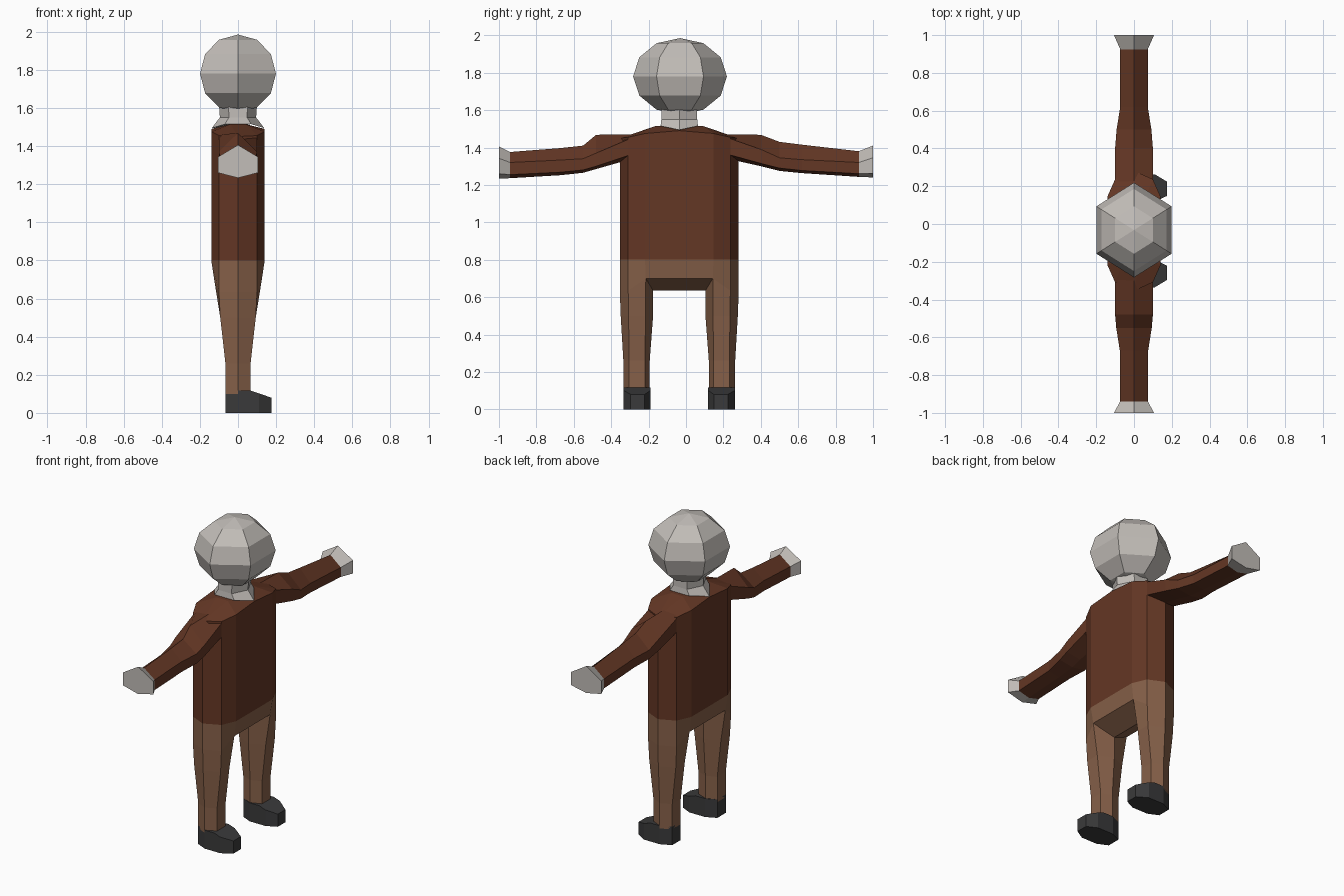
import bpy, bmesh, math
from mathutils import Matrix

cube = bpy.data.objects.get("Cube")
if cube:
    bpy.data.objects.remove(cube, do_unlink=True)

CY = -0.036  # middle of the body along y


def material(name, rgb):
    m = bpy.data.materials.new(name)
    m.use_nodes = True
    m.diffuse_color = (*rgb, 1)
    m.node_tree.nodes["Principled BSDF"].inputs["Base Color"].default_value = (*rgb, 1)
    return m


SKIN = material("pale grey skin", (0.54, 0.51, 0.48))
SHIRT = material("brown shirt", (0.127, 0.038, 0.018))
TROUSERS = material("tan trousers", (0.24, 0.118, 0.066))
SHOES = material("dark grey shoes", (0.042, 0.042, 0.043))


def finish(name, bm, mat):
    bmesh.ops.recalc_face_normals(bm, faces=bm.faces)
    me = bpy.data.meshes.new(name)
    bm.to_mesh(me)
    bm.free()
    me.materials.append(mat)
    ob = bpy.data.objects.new(name, me)
    bpy.context.collection.objects.link(ob)
    return ob


def loft(name, rings, mat):
    """Skin a list of equal-length rings and cap both ends."""
    bm = bmesh.new()
    vs = [[bm.verts.new(p) for p in r] for r in rings]
    n = len(vs[0])
    for a, b in zip(vs, vs[1:]):
        for i in range(n):
            j = (i + 1) % n
            bm.faces.new((a[i], a[j], b[j], b[i]))
    bm.faces.new(vs[0])
    bm.faces.new(vs[-1])
    return finish(name, bm, mat)


def hull(name, points, mat):
    bm = bmesh.new()
    for p in points:
        bm.verts.new(p)
    res = bmesh.ops.convex_hull(bm, input=bm.verts)
    bmesh.ops.delete(bm, geom=[v for v in res["geom_interior"]
                               if isinstance(v, bmesh.types.BMVert)], context="VERTS")
    bmesh.ops.dissolve_limit(bm, angle_limit=math.radians(1), verts=bm.verts, edges=bm.edges)
    return finish(name, bm, mat)


def both_ways(points):
    """Mirror points over x and over the middle of the body."""
    return {(sx * x, CY + sy * y, z) for x, y, z in points
            for sx in (1, -1) for sy in (1, -1)}


# Torso with chamfered sides and a raised collar
hull("torso", both_ways([
    (0, 0.318, 0.8), (0.1, 0.273, 0.8), (0.14, 0.183, 0.8),
    (0, 0.318, 1.45), (0.1, 0.273, 1.455), (0.14, 0.183, 1.475),
    (0.14, 0, 1.49), (0.04, 0.125, 1.515)]), SHIRT)

# Pelvis between the legs
hull("pelvis", both_ways([
    (0.14, 0.183, 0.8), (0.125, 0.179, 0.7), (0, 0.14, 0.635)]), TROUSERS)


# Legs and shoes
def leg_ring(s, w, outer, corner, inner_corner, inner, z, w_in=None, z_in=None):
    wi, zi = w_in or w, z_in or z
    return [(0, CY + s * outer, z), (w, CY + s * corner, z), (wi, CY + s * inner_corner, zi),
            (0, CY + s * inner, z), (-wi, CY + s * inner_corner, zi), (-w, CY + s * corner, z)]


for side, s in (("right", 1), ("left", -1)):
    loft(side + "_leg", [
        leg_ring(s, 0.1, 0.318, 0.273, 0.183, 0.14, 0.8, 0.14),
        leg_ring(s, 0.1, 0.318, 0.273, 0.179, 0.14, 0.635, 0.125, 0.7),
        leg_ring(s, 0.093, 0.313, 0.271, 0.181, 0.14, 0.5),
        leg_ring(s, 0.066, 0.299, 0.268, 0.183, 0.158, 0.26),
        leg_ring(s, 0.066, 0.299, 0.268, 0.183, 0.158, 0.1)], TROUSERS)
    sole = [(-0.066, 0.268), (0, 0.299), (0.11, 0.299), (0.175, 0.26),
            (0.175, 0.185), (0.11, 0.153), (0, 0.153), (-0.066, 0.183)]

    def shoe_top(x):
        return 0.117 - max(0, x - 0.066) * 0.34

    hull(side + "_shoe",
         [(x, CY + s * y, 0) for x, y in sole]
         + [(x, CY + s * y, shoe_top(x)) for x, y in sole]
         + [(0.066, CY + s * y, 0.117) for y in (0.299, 0.153)], SHOES)


# Arms and hands: stations of y, half width, ridge, upper side, lower side, keel
def arm_ring(st):
    y, w, top, up, low, keel = st
    return [(0, y, top), (w, y, up), (w, y, low), (0, y, keel), (-w, y, low), (-w, y, up)]


arms = {
    "right": [(0.2, 0.1, 1.47, 1.46, 1.37, 1.345), (0.4, 0.1, 1.468, 1.39, 1.315, 1.3),
              (0.5, 0.092, 1.43, 1.345, 1.29, 1.275), (0.62, 0.073, 1.415, 1.335, 1.277, 1.263),
              (0.925, 0.073, 1.38, 1.32, 1.26, 1.243), (1.0, 0.106, 1.41, 1.345, 1.262, 1.24)],
    "left": [(-0.27, 0.1, 1.47, 1.46, 1.37, 1.345), (-0.48, 0.1, 1.468, 1.37, 1.3, 1.285),
             (-0.55, 0.094, 1.41, 1.34, 1.28, 1.265), (-0.67, 0.075, 1.397, 1.333, 1.268, 1.252),
             (-0.94, 0.074, 1.376, 1.32, 1.255, 1.236), (-1.0, 0.106, 1.406, 1.342, 1.26, 1.233)],
}
for side, st in arms.items():
    loft(side + "_arm", [arm_ring(p) for p in st[:-1]], SHIRT)
    loft(side + "_hand", [arm_ring(p) for p in st[-2:]], SKIN)


# Neck flaring into the collar
def neck_ring(w, d, z_front, z_side):
    return [(w, CY, z_front)] + [(sx * w / 2, CY + sy * d, z_side)
            for sx, sy in ((1, 1), (-1, 1))] + [(-w, CY, z_front)] + [
            (sx * w / 2, CY + sy * d, z_side) for sx, sy in ((-1, -1), (1, -1))]


loft("neck", [neck_ring(0.138, 0.1, 1.494, 1.515), neck_ring(0.095, 0.096, 1.55, 1.55),
              neck_ring(0.1, 0.096, 1.62, 1.62)], SKIN)

# Six-sided head
bm = bmesh.new()
bmesh.ops.create_uvsphere(bm, u_segments=6, v_segments=6, radius=1)
bmesh.ops.transform(bm, verts=bm.verts, matrix=Matrix.Translation((0, CY + 0.004, 1.78))
                    @ Matrix.Diagonal((0.23, 0.251, 0.205, 1)))
finish("head", bm, SKIN)
